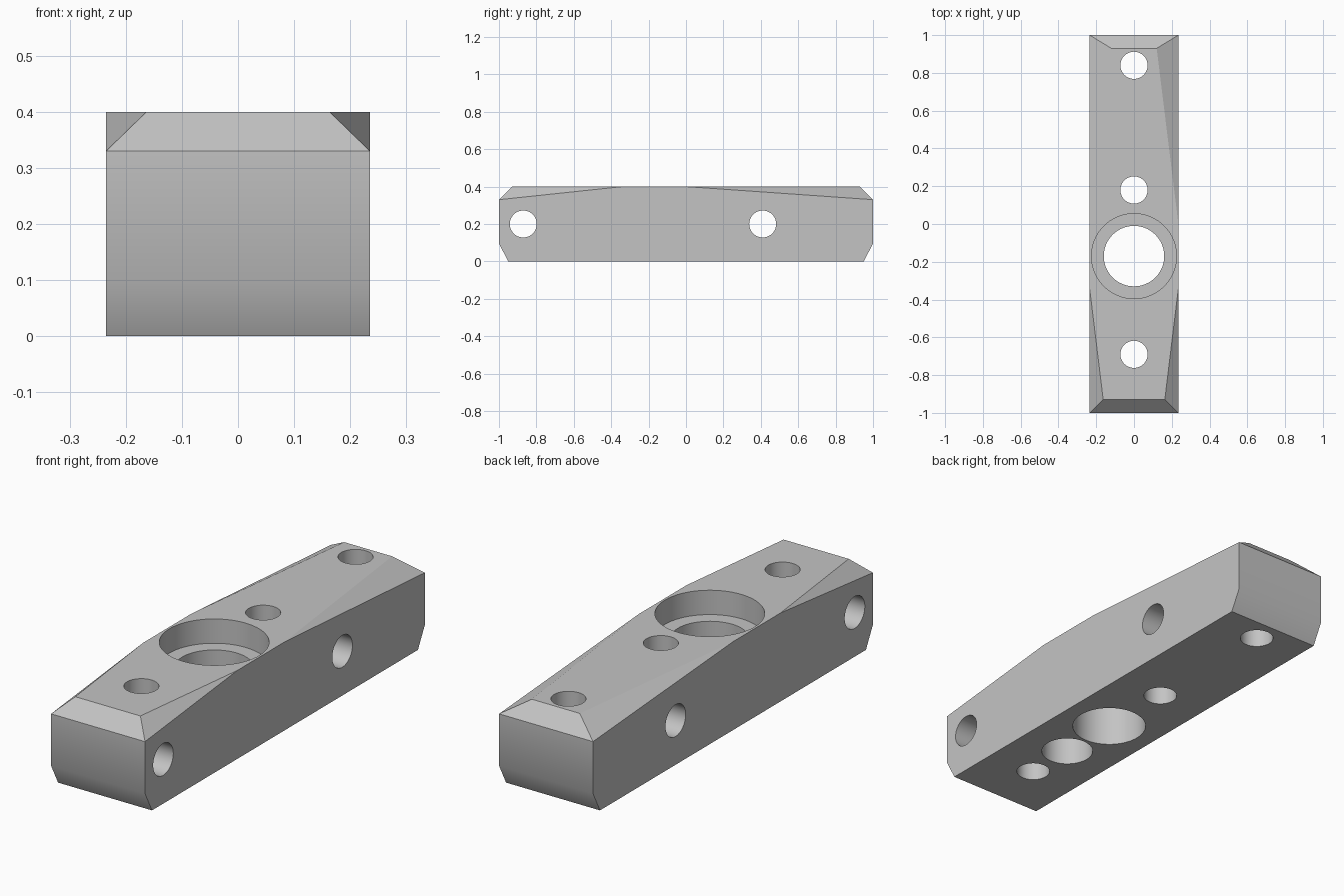
import bpy, bmesh, math

cube = bpy.data.objects.get("Cube")
if cube:
    bpy.data.objects.remove(cube, do_unlink=True)

HALF_W, HEIGHT, HOLE_R = 0.235, 0.4, 0.072

# Single grey material
grey = bpy.data.materials.new("light_grey")
grey.use_nodes = True
color = (0.55, 0.55, 0.55, 1)
grey.diffuse_color = color
grey.node_tree.nodes["Principled BSDF"].inputs["Base Color"].default_value = color


def new_object(name, bm):
    mesh = bpy.data.meshes.new(name)
    bm.to_mesh(mesh)
    bm.free()
    obj = bpy.data.objects.new(name, mesh)
    obj.data.materials.append(grey)
    bpy.context.collection.objects.link(obj)
    return obj


# Chamfered bar: mirrored corner points wrapped in a convex hull
corners = [
    (HALF_W, -0.95, 0), (HALF_W, 0.95, 0),
    (HALF_W, -1, 0.095), (HALF_W, 1, 0.095),
    (HALF_W, -1, 0.33), (HALF_W, 1, 0.33),
    (0.163, -0.93, HEIGHT), (HALF_W, -0.34, HEIGHT),
    (HALF_W, 0, HEIGHT), (0.12, 0.93, HEIGHT),
]
bm = bmesh.new()
for side in (1, -1):
    for x, y, z in corners:
        bm.verts.new((side * x, y, z))
bmesh.ops.convex_hull(bm, input=bm.verts[:])
bmesh.ops.dissolve_limit(bm, angle_limit=math.radians(1),
                         verts=bm.verts[:], edges=bm.edges[:])
bmesh.ops.recalc_face_normals(bm, faces=bm.faces[:])
bar = new_object("mounting_bar", bm)
bpy.context.view_layer.objects.active = bar
bar.select_set(True)


def drill(name, y, radius, low, high, sideways=False):
    """Cut a round hole: upright from low to high, or across the bar in x."""
    bm = bmesh.new()
    bmesh.ops.create_cone(bm, cap_ends=True, segments=64, radius1=radius,
                          radius2=radius, depth=high - low)
    cutter = new_object(name, bm)
    cutter.hide_render = True
    if sideways:
        cutter.rotation_euler.y = math.pi / 2
        cutter.location = (0, y, HEIGHT / 2)
    else:
        cutter.location = (0, y, (low + high) / 2)
    bpy.context.view_layer.update()
    mod = bar.modifiers.new(name, "BOOLEAN")
    mod.operation = "DIFFERENCE"
    mod.solver = "EXACT"
    mod.object = cutter
    bpy.ops.object.modifier_apply(modifier=name)
    bpy.data.objects.remove(cutter, do_unlink=True)


# Upright screw holes
for y in (-0.69, 0.18, 0.84):
    drill("screw_hole", y, HOLE_R, -0.1, 0.5)
# Cross holes through the sides
for y in (-0.87, 0.41):
    drill("cross_hole", y, HOLE_R, -0.4, 0.4, sideways=True)
# Large bore with a wider recess on top
drill("large_bore", -0.17, 0.16, -0.1, 0.5)
drill("top_recess", -0.17, 0.225, HEIGHT - 0.11, 0.5)
# Blind pocket underneath
drill("bottom_pocket", -0.457, 0.112, -0.1, 0.25)

bpy.ops.object.shade_smooth_by_angle(angle=math.radians(29))
